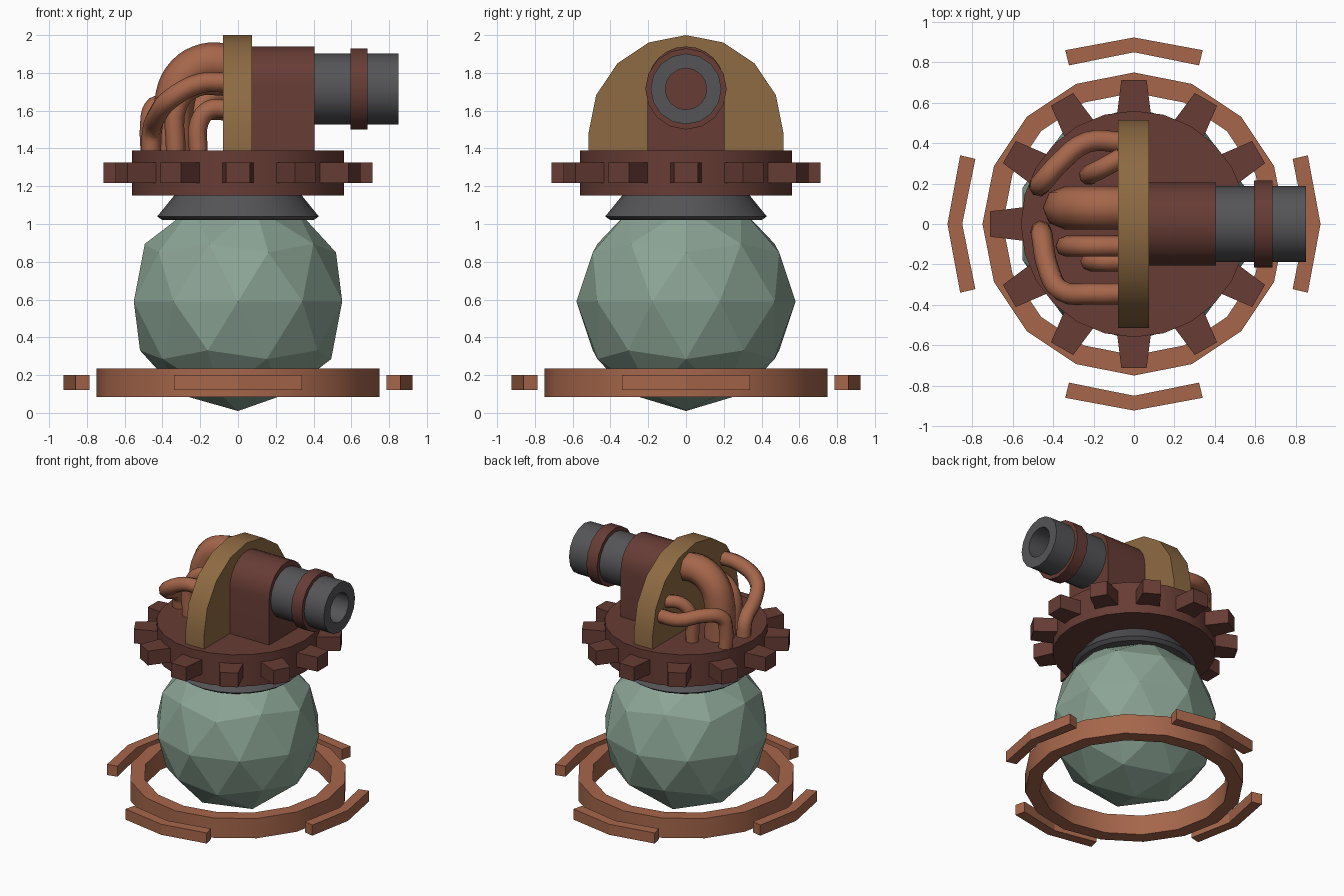
import bpy, bmesh, math
from mathutils import Matrix, Vector

if "Cube" in bpy.data.objects:
    bpy.data.objects.remove(bpy.data.objects["Cube"])


def material(name, rgb):
    m = bpy.data.materials.new(name)
    m.diffuse_color = (*rgb, 1)
    m.use_nodes = True
    m.node_tree.nodes["Principled BSDF"].inputs["Base Color"].default_value = m.diffuse_color
    return m


COPPER = material("copper", (0.38, 0.133, 0.07))
SAGE = material("sage_green", (0.26, 0.375, 0.30))
BRASS = material("brass", (0.27, 0.145, 0.055))
MAROON = material("dark_maroon", (0.135, 0.045, 0.035))
GREY = material("dark_grey", (0.09, 0.09, 0.097))


def finish(name, bm, mat, smooth=True):
    bmesh.ops.recalc_face_normals(bm, faces=bm.faces)
    me = bpy.data.meshes.new(name)
    bm.to_mesh(me)
    bm.free()
    ob = bpy.data.objects.new(name, me)
    bpy.context.collection.objects.link(ob)
    me.materials.append(mat)
    if smooth:
        bpy.ops.object.select_all(action='DESELECT')
        ob.select_set(True)
        bpy.context.view_layer.objects.active = ob
        bpy.ops.object.shade_smooth_by_angle(angle=math.radians(30))
    return ob


def lathe(name, profile, sides, mat, matrix=Matrix(), closed=True):
    """Spin (radius, height) points about z; a closed profile gives a tube."""
    bm = bmesh.new()
    rings = []
    for k in range(sides):
        a = 2 * math.pi * k / sides
        rings.append([bm.verts.new((r * math.cos(a), r * math.sin(a), z)) for r, z in profile])
    n = len(profile)
    for k in range(sides):
        p, q = rings[k], rings[(k + 1) % sides]
        for i in range(n if closed else n - 1):
            j = (i + 1) % n
            bm.faces.new((p[i], q[i], q[j], p[j]))
    if not closed:
        bm.faces.new([r[0] for r in rings])
        bm.faces.new([r[-1] for r in rings])
    bmesh.ops.transform(bm, matrix=matrix, verts=bm.verts)
    return finish(name, bm, mat)


def prism(bm, outline, offset):
    """Extrude a flat outline of 3D points along the offset."""
    a = [bm.verts.new(p) for p in outline]
    b = [bm.verts.new(Vector(p) + Vector(offset)) for p in outline]
    n = len(a)
    bm.faces.new(a)
    bm.faces.new(b[::-1])
    for i in range(n):
        bm.faces.new((a[i], b[i], b[(i + 1) % n], a[(i + 1) % n]))


def spin_copy(outline, angle):
    rot = Matrix.Rotation(angle, 3, 'Z')
    return [rot @ Vector(p) for p in outline]


def arch(name, half, zc, x0, x1, steps, mat):
    pts = [(x0, half, 1.38)]
    for i in range(steps + 1):
        a = math.pi * i / steps
        pts.append((x0, half * math.cos(a), zc + half * math.sin(a)))
    pts.append((x0, -half, 1.38))
    bm = bmesh.new()
    prism(bm, pts, (x1 - x0, 0, 0))
    return finish(name, bm, mat)


# Faceted body ball
bm = bmesh.new()
bmesh.ops.create_icosphere(bm, subdivisions=2, radius=0.58, matrix=Matrix.Translation((0, 0, 0.59)))
finish("body_ball", bm, SAGE, smooth=False)

# Floating base ring
lathe("base_ring", [(0.65, 0.085), (0.75, 0.085), (0.75, 0.235), (0.65, 0.235)], 16, COPPER)

# Four outer ring segments
bm = bmesh.new()
chevron = [(-0.34, 0.86, 0.12), (0, 0.923, 0.12), (0.34, 0.86, 0.12),
           (0.322, 0.785, 0.12), (0, 0.85, 0.12), (-0.322, 0.785, 0.12)]
for k in range(4):
    prism(bm, spin_copy(chevron, k * math.pi / 2), (0, 0, 0.08))
finish("outer_ring_segments", bm, COPPER, smooth=False)

# Neck collar
lathe("neck_collar", [(0.40, 1.02), (0.428, 1.04), (0.33, 1.16)], 24, GREY, closed=False)

# Turntable disc with twelve tapered teeth
lathe("turntable", [(0.56, 1.15), (0.56, 1.39)], 24, MAROON, closed=False)
bm = bmesh.new()
tooth = [(-0.085, 0.53, 1.217), (-0.063, 0.712, 1.217), (0.063, 0.712, 1.217), (0.085, 0.53, 1.217)]
for k in range(12):
    prism(bm, spin_copy(tooth, k * math.pi / 6), (0, 0, 0.108))
finish("turntable_teeth", bm, MAROON, smooth=False)

# Shield plate and barrel housing
arch("shield_plate", 0.515, 1.485, -0.08, 0.075, 8, BRASS)
arch("barrel_housing", 0.205, 1.735, 0.07, 0.405, 12, MAROON)

# Hollow barrel and its band, turned to lie along x
along_x = Matrix.Translation((0, 0, 1.715)) @ Matrix.Rotation(math.pi / 2, 4, 'Y')
lathe("barrel", [(0.11, 0.39), (0.187, 0.39), (0.187, 0.85), (0.11, 0.85)], 16, GREY, along_x)
lathe("barrel_band", [(0.17, 0.595), (0.215, 0.595), (0.215, 0.685), (0.17, 0.685)], 16, MAROON, along_x)


# Pipes from the back of the shield plate down to the turntable
def pipe(name, radius, points):
    cu = bpy.data.curves.new(name, 'CURVE')
    cu.dimensions = '3D'
    cu.bevel_depth = radius
    cu.bevel_resolution = 2
    cu.resolution_u = 4
    sp = cu.splines.new('BEZIER')
    sp.bezier_points.add(len(points) - 1)
    for bp, p in zip(sp.bezier_points, points):
        bp.co = p
        bp.handle_left_type = bp.handle_right_type = 'AUTO'
    sp.use_smooth = True
    cu.materials.append(COPPER)
    bpy.context.collection.objects.link(bpy.data.objects.new(name, cu))


pipe("main_pipe", 0.107, [(-0.06, 0.08, 1.85), (-0.17, 0.08, 1.85), (-0.275, 0.08, 1.79),
                          (-0.33, 0.08, 1.68), (-0.34, 0.08, 1.38)])
pipe("front_long_pipe", 0.053, [(-0.06, -0.345, 1.75), (-0.2, -0.345, 1.745), (-0.36, -0.33, 1.66),
                                (-0.425, -0.22, 1.58), (-0.455, -0.06, 1.49), (-0.46, -0.035, 1.38)])
pipe("rear_long_pipe", 0.052, [(-0.06, 0.405, 1.60), (-0.23, 0.405, 1.61), (-0.37, 0.30, 1.64),
                               (-0.45, 0.21, 1.61), (-0.468, 0.19, 1.52), (-0.465, 0.19, 1.38)])
pipe("rear_short_pipe", 0.048, [(-0.06, 0.33, 1.68), (-0.15, 0.28, 1.67), (-0.21, 0.25, 1.60),
                                (-0.22, 0.24, 1.38)])
pipe("front_short_pipe", 0.05, [(-0.06, -0.185, 1.61), (-0.15, -0.185, 1.605), (-0.205, -0.185, 1.54),
                                (-0.21, -0.185, 1.38)])
pipe("front_middle_pipe", 0.052, [(-0.06, -0.11, 1.73), (-0.22, -0.11, 1.725), (-0.315, -0.11, 1.64),
                                  (-0.33, -0.11, 1.38)])
